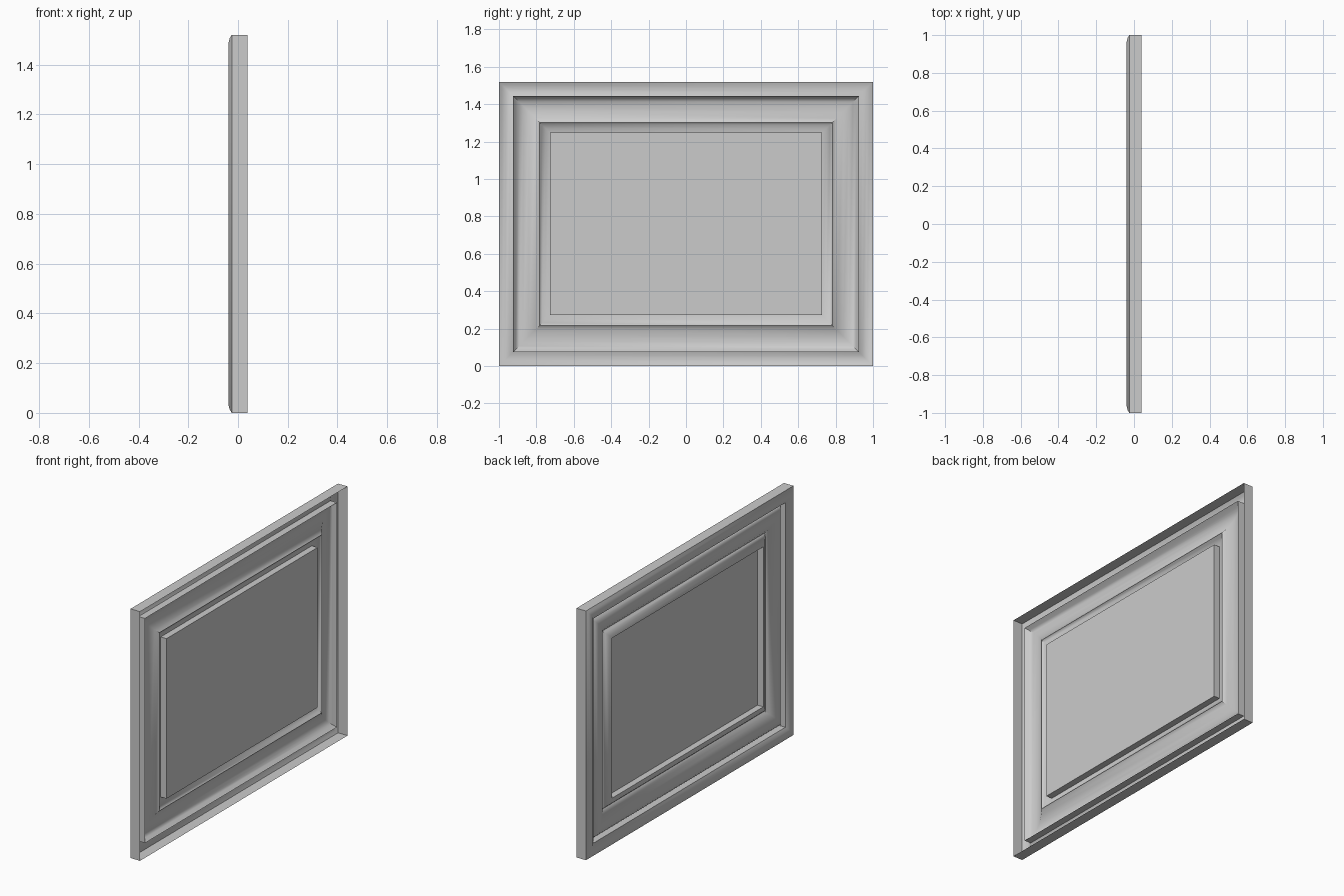
import bpy, bmesh, math

cube = bpy.data.objects.get("Cube")
if cube:
    bpy.data.objects.remove(cube, do_unlink=True)

WIDTH, HEIGHT = 2.0, 1.52

grey = bpy.data.materials.new("light_grey")
grey.use_nodes = True
colour = (0.6, 0.6, 0.6, 1)
grey.diffuse_color = colour
grey.node_tree.nodes["Principled BSDF"].inputs["Base Color"].default_value = colour


def rectangle(bm, inset, x):
    """Ring of four corners, set in from the outer edge."""
    y, low, high = WIDTH / 2 - inset, inset, HEIGHT - inset
    return [bm.verts.new((x, *p)) for p in ((-y, low), (y, low), (y, high), (-y, high))]


def moulding(name, profile, filled=False):
    """Sweep an (inset, x) profile round the rectangle as a thin open shell."""
    bm = bmesh.new()
    rings = [rectangle(bm, *point) for point in profile]
    for a, b in zip(rings, rings[1:]):
        for i in range(4):
            j = (i + 1) % 4
            bm.faces.new((a[j], a[i], b[i], b[j]))
    if filled:
        bm.faces.new(reversed(rings[-1]))
    mesh = bpy.data.meshes.new(name)
    bm.to_mesh(mesh)
    bm.free()
    mesh.materials.append(grey)
    obj = bpy.data.objects.new(name, mesh)
    bpy.context.collection.objects.link(obj)
    bpy.ops.object.select_all(action="DESELECT")
    obj.select_set(True)
    bpy.context.view_layer.objects.active = obj
    bpy.ops.object.shade_smooth_by_angle(angle=math.radians(45))
    return obj


# Outer wall, rounded rim and the straight step behind it
moulding("outer_rim", [(0, 0.039), (0, -0.025), (0.015, -0.034), (0.035, -0.039),
                       (0.056, -0.034), (0.075, -0.023), (0.075, 0.02)])

# Broad convex band, steep outside and gently falling inside
moulding("wide_band", [(0.075, 0.02), (0.09, 0.0), (0.107, -0.013), (0.13, -0.019),
                       (0.16, -0.016), (0.195, 0.0), (0.217, 0.018)])

# Small bead around the opening
moulding("inner_bead", [(0.217, 0.018), (0.23, 0.004), (0.25, -0.007), (0.272, -0.012)])

# Recessed flat panel with straight sides
moulding("centre_panel", [(0.272, -0.012), (0.272, 0.027)], filled=True)
